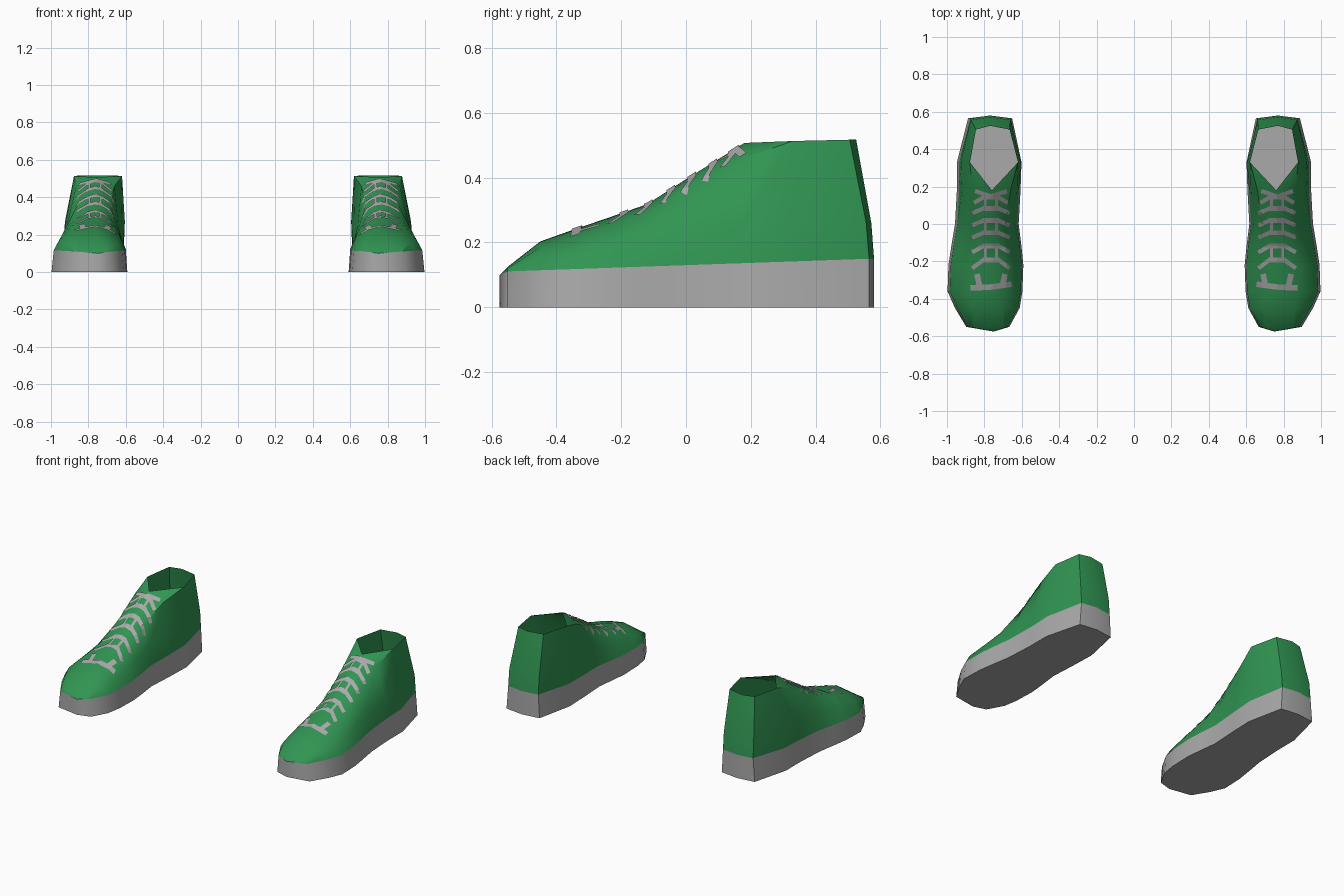
import bpy, bmesh, math
from mathutils import Vector
from mathutils.bvhtree import BVHTree

if "Cube" in bpy.data.objects:
    bpy.data.objects.remove(bpy.data.objects["Cube"])


def material(name, rgb):
    m = bpy.data.materials.new(name)
    m.diffuse_color = (*rgb, 1)
    m.use_nodes = True
    m.node_tree.nodes["Principled BSDF"].inputs["Base Color"].default_value = m.diffuse_color
    return m


GREEN = material("green canvas", (0.03, 0.30, 0.085))
GREY = material("light grey rubber", (0.40, 0.40, 0.40))

# Stations from toe to heel:
# y, sole in/out, mid z, mid in/out, top y, top in/out, top z, ridge z (0 = open)
STATIONS = [
    (-.575, .75, .75, .10, .75, .75, -.575, .75, .75, .10, .10),
    (-.55, .675, .885, .12, .68, .88, -.55, .70, .85, .122, .125),
    (-.45, .62, .945, .155, .645, .92, -.45, .70, .86, .185, .203),
    (-.36, .605, .985, .17, .635, .955, -.36, .69, .88, .21, .235),
    (-.22, .60, .98, .20, .635, .94, -.22, .68, .88, .255, .283),
    (-.12, .61, .965, .22, .64, .93, -.12, .685, .865, .29, .318),
    (0, .625, .945, .25, .64, .915, 0, .685, .855, .365, .395),
    (.18, .615, .935, .27, .625, .92, .18, .66, .865, .46, .507),
    (.33, .61, .935, .27, .605, .925, .33, .62, .877, .513, 0),
    (.565, .66, .875, .26, .66, .873, .505, .665, .845, .517, 0),
    (.58, .77, .77, .26, .77, .77, .525, .77, .77, .517, 0),
]
RIDGE_X = .76


def finish(bm, name, mat, up_sign, side, smooth=True):
    """Turn a bmesh into an object; up_sign is the wanted sign of summed z normals."""
    bmesh.ops.remove_doubles(bm, verts=bm.verts, dist=1e-4)
    bmesh.ops.recalc_face_normals(bm, faces=bm.faces)
    bm.normal_update()
    if sum(f.normal.z * f.calc_area() for f in bm.faces) * up_sign < 0:
        bmesh.ops.reverse_faces(bm, faces=bm.faces)
    me = bpy.data.meshes.new(name)
    bm.to_mesh(me)
    me.materials.append(mat)
    ob = bpy.data.objects.new(f"{name}_{'right' if side > 0 else 'left'}", me)
    bpy.context.collection.objects.link(ob)
    if smooth:
        bpy.ops.object.select_all(action='DESELECT')
        ob.select_set(True)
        bpy.context.view_layer.objects.active = ob
        bpy.ops.object.shade_smooth_by_angle(angle=math.radians(50))
    return ob


def face(bm, pts, side):
    clean = []
    for p in pts:
        p = Vector(p)
        if all((p - q).length > 1e-4 for q in clean):
            clean.append(p)
    if len(clean) > 2:
        bm.faces.new([bm.verts.new((p.x * side, p.y, p.z)) for p in clean])


def section(s):
    """Points of one station: bottom, sole edge, mid and top on both sides, plus ridge."""
    y, si, so, mz, mi, mo, ty, ti, to, tz, rz = s
    sz = min(.13 + .035 * y, tz)
    flare = .012 if so > si else 0
    my = y - (y - ty) * .15
    inner = [(si - flare * .7, y, 0), (si, y, sz), (mi, my, mz), (ti, ty, tz)]
    outer = [(so + flare, y, 0), (so, y, sz), (mo, my, mz), (to, ty, tz)]
    ridge = (RIDGE_X if to > ti else ti, ty, rz) if rz else None
    return inner, outer, ridge


def build_shoe(side):
    # Sole and upper, skinned between neighbouring stations
    sole, upper = bmesh.new(), bmesh.new()
    secs = [section(s) for s in STATIONS]
    for (ai, ao, ar), (bi, bo, br) in zip(secs, secs[1:]):
        face(sole, (ai[0], ao[0], bo[0], bi[0]), side)
        for a, b in ((ai, bi), (ao, bo)):
            face(sole, (a[0], a[1], b[1], b[0]), side)
            for k in (1, 2):
                face(upper, (a[k], a[k + 1], b[k + 1], b[k]), side)
            if ar and br:
                face(upper, (a[3], ar, br, b[3]), side)
            elif ar:
                face(upper, (a[3], ar, b[3]), side)     # throat of the opening
    finish(sole, "sole", GREY, -1, side)
    finish(upper, "upper", GREEN, 1, side)

    # Laces: thin ribbons draped over the instep
    tree = BVHTree.FromBMesh(upper)
    laces = bmesh.new()

    def drape(x, y):
        hit, n, *_ = tree.ray_cast(Vector((x * side, y, 1)), Vector((0, 0, -1)))
        return hit + Vector((0, -.002, .005)) if hit else None

    def ribbon(x0, y0, x1, y1, w=.022):
        a, b = Vector((.765 + x0, y0)), Vector((.765 + x1, y1))
        d = (b - a).normalized()
        n = Vector((-d.y, d.x)) * w / 2
        steps = max(2, int((b - a).length / .012))
        rows = []
        for i in range(steps + 1):
            c = a.lerp(b, i / steps)
            pts = [drape(*(c + n * t)) for t in (-1, 0, 1)]
            rows.append([laces.verts.new(p) for p in pts] if all(pts) else None)
        for r, q in zip(rows, rows[1:]):
            if r and q:
                for k in (0, 1):
                    f = laces.faces.new((r[k], r[k + 1], q[k + 1], q[k]))
                    f.normal_update()
                    if f.normal.z < 0:
                        f.normal_flip()

    for s in (-1, 1):
        ribbon(0, .15, s * .085, .178)                   # top crossing
        for y, drop, half in ((.145, .03, .09), (.085, .025, .1), (.02, .025, .1),
                              (-.045, .025, .1), (-.115, .035, .1), (-.19, .045, .1)):
            ribbon(0, y, s * .045, y, .026)              # rungs
            ribbon(s * .04, y, s * half, y - drop)       # splayed ends
        for y0, y1 in ((.145, .085), (.02, -.045), (-.115, -.19)):
            ribbon(s * .03, y0, s * .03, y1, .014)       # links between rungs
        ribbon(0, -.335, s * .11, -.33 - .01 * s, .03)   # bottom bar
        ribbon(s * .06, -.335, s * .075, -.265, .03)     # bottom knots
    me = bpy.data.meshes.new("laces")
    laces.to_mesh(me)
    me.materials.append(GREY)
    ob = bpy.data.objects.new("laces_right" if side > 0 else "laces_left", me)
    bpy.context.collection.objects.link(ob)
    for bm in (sole, upper, laces):
        bm.free()


for side in (1, -1):
    build_shoe(side)
